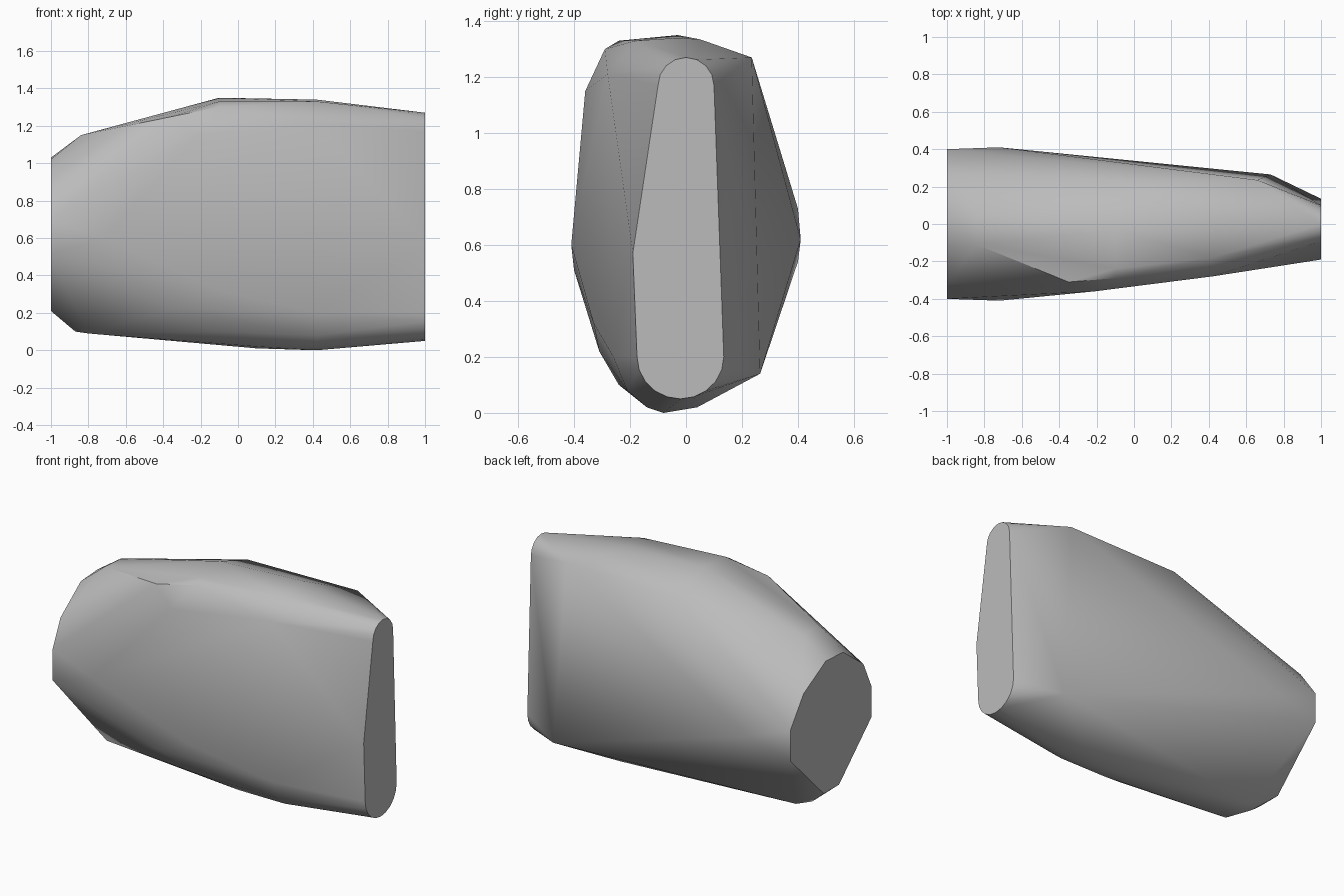
import bpy
import bmesh
from math import cos, sin, pi, radians
from mathutils import Vector

# Remove the default object
default_object = bpy.data.objects.get("Cube")
if default_object is not None:
    bpy.data.objects.remove(default_object, do_unlink=True)


def make_material(name, colour):
    material = bpy.data.materials.new(name)
    material.use_nodes = True
    material.diffuse_color = colour
    shader = material.node_tree.nodes["Principled BSDF"]
    shader.inputs["Base Color"].default_value = colour
    return material


def section(x, *outline):
    """Place a cross-section outline of (y, z) pairs at the given x."""
    return [Vector((x, y, z)) for y, z in outline]


def half_round(centre_y, centre_z, radius, rise, steps):
    """Return a half ellipse as (y, z) pairs; a negative rise points it down."""
    angles = [pi * step / steps for step in range(steps + 1)]
    return [(centre_y + radius * cos(angle), centre_z + rise * sin(angle))
            for angle in angles]


def build_hull(name, points, material):
    """Wrap the sections in a convex skin and merge its flat areas."""
    mesh = bpy.data.meshes.new(name)
    bm = bmesh.new()
    for point in points:
        bm.verts.new(point)
    result = bmesh.ops.convex_hull(bm, input=list(bm.verts))
    unused = [item for item in result["geom_interior"]
              if isinstance(item, bmesh.types.BMVert)]
    bmesh.ops.delete(bm, geom=unused, context="VERTS")
    bmesh.ops.dissolve_limit(bm, angle_limit=radians(1),
                             verts=list(bm.verts), edges=list(bm.edges))
    bmesh.ops.recalc_face_normals(bm, faces=list(bm.faces))
    bm.to_mesh(mesh)
    bm.free()
    hull = bpy.data.objects.new(name, mesh)
    bpy.context.collection.objects.link(hull)
    mesh.materials.append(material)
    return hull


# Broad, faceted end
broad_end = section(
    -1, (.4, .54), (.4, .73), (.27, .91), (.05, 1.03), (-.12, 1.02),
    (-.32, .87), (-.4, .7), (-.4, .51), (-.24, .36), (-.08, .21), (.07, .21))

# Shoulder just inside the broad end
shoulder = section(-.84, (-.11, 1.15), (.05, 1.14))
shoulder += section(-.72, (.41, .62), (-.41, .6))
shoulder += section(-.8, (-.15, .09), (.06, .09))
shoulder += section(-.87, (0, .1))

# Crown and belly around the middle
middle = section(-.35, (-.31, 1.25), (-.31, .22))
middle += section(-.21, (-.36, 1.15), (-.35, .6))
middle += section(-.1, (-.29, 1.3), (-.24, 1.33), (-.03, 1.35), (.235, 1.26),
                  (-.33, .32), (-.24, .1))
middle += section(.1, (-.14, .02), (-.05, .01))

# Long taper towards the narrow end
taper = section(.42, (-.28, 1.21), (-.18, 1.33), (-.03, 1.34), (.05, 1.335),
                (-.26, .2), (-.21, .08), (-.14, .02), (-.08, 0), (.04, .02))

# Rear ridge where the back bevels into the narrow end
ridge = section(.66, (.235, 1.27)) + section(.73, (.265, .14))

# Narrow end with a rounded top and a wider rounded foot
narrow_top = half_round(0, 1.17, .1, .1, steps=8)
narrow_foot = half_round(-.02, .2, .155, -.15, steps=10)
narrow_end = section(1, *narrow_top, *narrow_foot, (-.19, .57))

stone_grey = make_material("stone grey", (.5, .5, .5, 1))
stone = build_hull("stone_body",
                   broad_end + shoulder + middle + taper + ridge + narrow_end,
                   stone_grey)

# Soft facets with crisp end faces
bpy.ops.object.select_all(action="DESELECT")
stone.select_set(True)
bpy.context.view_layer.objects.active = stone
bpy.ops.object.shade_smooth_by_angle(angle=radians(30))
